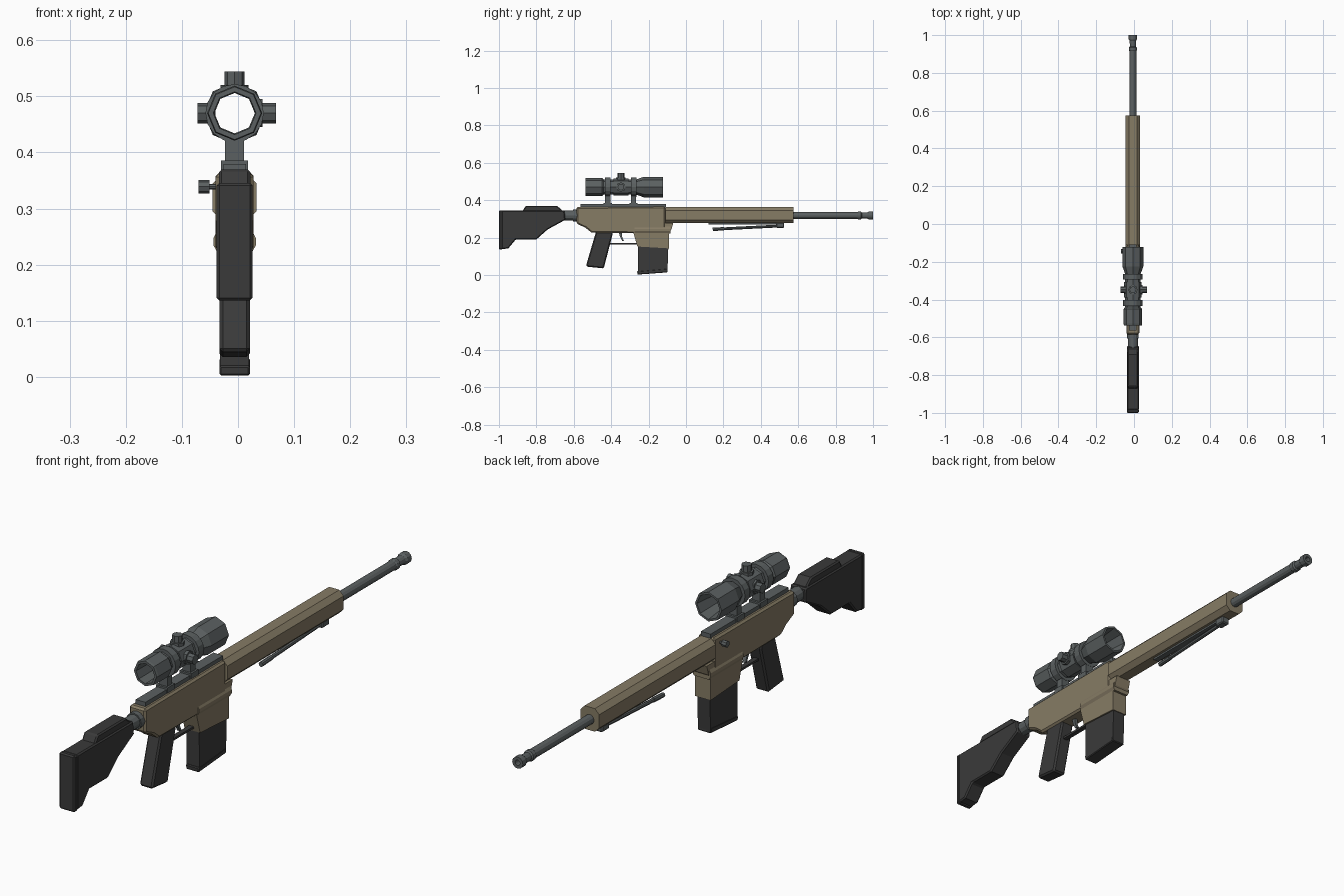
import bpy, bmesh, math

if "Cube" in bpy.data.objects:
    bpy.data.objects.remove(bpy.data.objects["Cube"])

CX = -0.006    # centre plane of the body
BORE = 0.318   # height of the barrel axis
SIGHT = 0.47   # height of the scope axis


def material(name, rgb):
    m = bpy.data.materials.new(name)
    m.use_nodes = True
    m.diffuse_color = (*rgb, 1)
    m.node_tree.nodes["Principled BSDF"].inputs["Base Color"].default_value = (*rgb, 1)
    return m


TAN = material("tan", (0.24, 0.2, 0.13))
GREY = material("steel grey", (0.105, 0.118, 0.12))
DARK = material("dark grey", (0.042, 0.042, 0.042))


def finish(name, bm, mat, loc, bevel=0):
    bmesh.ops.recalc_face_normals(bm, faces=bm.faces)
    mesh = bpy.data.meshes.new(name)
    bm.to_mesh(mesh)
    bm.free()
    mesh.materials.append(mat)
    ob = bpy.data.objects.new(name, mesh)
    ob.location = loc
    bpy.context.collection.objects.link(ob)
    if bevel:
        mod = ob.modifiers.new("chamfer", "BEVEL")
        mod.width = bevel
        mod.segments = 1
        mod.limit_method = "ANGLE"
        mod.angle_limit = math.radians(50)
    return ob


def prism(name, outline, half, mat, bevel=0):
    """Side outline of (y, z) points, extruded evenly across x."""
    bm = bmesh.new()
    a, b = [[bm.verts.new((s * half, y, z)) for y, z in outline] for s in (-1, 1)]
    bm.faces.new(a)
    bm.faces.new(b)
    for i in range(len(a)):
        j = (i + 1) % len(a)
        bm.faces.new((a[i], a[j], b[j], b[i]))
    return finish(name, bm, mat, (CX, 0, 0), bevel)


def box(name, y0, y1, z0, z1, half, mat, bevel=0):
    return prism(name, [(y0, z0), (y1, z0), (y1, z1), (y0, z1)], half, mat, bevel)


def bar(name, section, y0, y1, mat):
    """Cross-section of (x, z) points, extruded along y."""
    bm = bmesh.new()
    a, b = [[bm.verts.new((x, y, z)) for x, z in section] for y in (y0, y1)]
    bm.faces.new(a)
    bm.faces.new(b)
    for i in range(len(a)):
        j = (i + 1) % len(a)
        bm.faces.new((a[i], a[j], b[j], b[i]))
    return finish(name, bm, mat, (CX, 0, 0))


def lathe(name, profile, loc, mat, axis="Y", sides=8, hollow=False):
    """Profile of (distance along axis, radius) points, turned round the axis."""
    bm = bmesh.new()
    rings = []
    for t, r in profile:
        ring = []
        for k in range(sides):
            a = 2 * math.pi * k / sides
            u, v = r * math.cos(a), r * math.sin(a)
            ring.append(bm.verts.new({"X": (t, u, v), "Y": (u, t, v), "Z": (u, v, t)}[axis]))
        rings.append(ring)
    pairs = list(zip(rings, rings[1:]))
    if hollow:
        pairs.append((rings[-1], rings[0]))
    else:
        bm.faces.new(rings[0])
        bm.faces.new(rings[-1])
    for p, q in pairs:
        for i in range(sides):
            j = (i + 1) % sides
            bm.faces.new((p[i], p[j], q[j], q[i]))
    return finish(name, bm, mat, loc)


# Shoulder stock with raised cheek piece and butt pad
prism("stock", [(-0.985, 0.345), (-0.65, 0.345), (-0.645, 0.295), (-0.74, 0.243),
                (-0.80, 0.19), (-0.91, 0.19), (-0.95, 0.142), (-0.985, 0.138)],
      0.032, DARK, 0.005)
prism("cheek_piece", [(-0.875, 0.34), (-0.857, 0.37), (-0.69, 0.37), (-0.655, 0.34)],
      0.028, DARK, 0.005)
box("butt_pad", -1.0, -0.98, 0.136, 0.346, 0.032, DARK, 0.005)
lathe("buffer_tube", [(-0.66, 0.026), (-0.605, 0.026), (-0.605, 0.031), (-0.575, 0.031)],
      (CX, 0, BORE), GREY, sides=12)

# Receiver and magazine well
prism("receiver", [(-0.585, 0.363), (-0.11, 0.365), (-0.11, 0.222), (-0.505, 0.226),
                   (-0.537, 0.252), (-0.585, 0.275)], 0.034, TAN, 0.007)
prism("magazine_well", [(-0.28, 0.28), (-0.068, 0.278), (-0.078, 0.243), (-0.091, 0.227),
                        (-0.091, 0.142), (-0.26, 0.152), (-0.28, 0.222)], 0.032, TAN)
bar("magazine_well_ridge", [(-0.031, 0.222), (-0.038, 0.235), (-0.038, 0.247), (-0.031, 0.26),
                            (0.031, 0.26), (0.038, 0.247), (0.038, 0.235), (0.031, 0.222)],
    -0.275, -0.082, TAN)
box("top_rail", -0.565, -0.108, 0.36, 0.379, 0.02, GREY)

# Bolt handle on the right-hand side
lathe("bolt_stem", [(-0.05, 0.005), (-0.02, 0.005)], (CX, -0.145, 0.339), GREY, "X")
lathe("bolt_knob", [(-0.064, 0.012), (-0.045, 0.012)], (CX, -0.145, 0.339), GREY, "X")

# Eight-sided handguard
W, H, C = 0.039, 0.043, 0.018
bar("handguard", [(-W, -H + C + 0.32), (-W + C, 0.32 - H), (W - C, 0.32 - H),
                  (W, -H + C + 0.32), (W, H - C + 0.32), (W - C, H + 0.32),
                  (C - W, H + 0.32), (-W, H - C + 0.32)], -0.11, 0.575, TAN)

# Barrel with hollow muzzle device
lathe("barrel", [(0.55, 0.018), (0.93, 0.018)], (CX, 0, BORE), GREY, sides=12)
lathe("muzzle", [(0.915, 0.018), (0.92, 0.021), (0.935, 0.021), (0.94, 0.016), (0.97, 0.017),
                 (0.978, 0.022), (1.0, 0.022), (1.0, 0.010), (0.96, 0.010), (0.96, 0.004)],
      (CX, 0, BORE), GREY, sides=12)

# Folded support leg under the handguard
box("underside_rail", 0.12, 0.48, 0.270, 0.280, 0.011, GREY)
box("leg_mount", 0.482, 0.525, 0.252, 0.28, 0.016, GREY, 0.004)
leg = lathe("folded_leg", [(0, 0.009), (0.06, 0.009), (0.06, 0.0075), (0.36, 0.0075)],
            (CX, 0.143, 0.244), GREY)
leg.rotation_euler.x = 0.05

# Grip, trigger and guard
prism("grip", [(-0.48, 0.235), (-0.393, 0.235), (-0.393, 0.215), (-0.44, 0.035),
               (-0.535, 0.045), (-0.53, 0.065)], 0.027, DARK, 0.006)
box("trigger_guard", -0.42, -0.26, 0.164, 0.172, 0.009, DARK)
prism("trigger", [(-0.36, 0.23), (-0.342, 0.23), (-0.342, 0.205), (-0.332, 0.182),
                  (-0.341, 0.182), (-0.353, 0.205)], 0.006, GREY)

# Magazine with floor plate
prism("magazine", [(-0.257, 0.165), (-0.094, 0.16), (-0.099, 0.022), (-0.256, 0.012)],
      0.026, DARK)
prism("magazine_floor_plate", [(-0.261, 0.02), (-0.1, 0.034), (-0.098, 0.014), (-0.26, 0.002)],
      0.027, DARK, 0.003)

# Hollow scope tube: outer surface forward, bore back
lathe("scope_tube", [(-0.537, 0.047), (-0.528, 0.049), (-0.45, 0.049), (-0.44, 0.041),
                     (-0.265, 0.041), (-0.225, 0.055), (-0.123, 0.055), (-0.123, 0.047),
                     (-0.22, 0.036), (-0.44, 0.036), (-0.537, 0.038)],
      (CX, 0, SIGHT), GREY, hollow=True)
lathe("scope_turret_collar", [(-0.388, 0.046), (-0.308, 0.046), (-0.308, 0.037), (-0.388, 0.037)],
      (CX, 0, SIGHT), GREY, hollow=True)

# Mount rings with stems and feet
for label, y in (("rear", -0.418), ("front", -0.28)):
    lathe(label + "_scope_ring", [(-0.015, 0.052), (0.015, 0.052), (0.015, 0.037), (-0.015, 0.037)],
          (CX, y, SIGHT), GREY, sides=16, hollow=True)
    box(label + "_ring_stem", y - 0.014, y + 0.014, 0.375, 0.428, 0.017, GREY)
    box(label + "_ring_foot", y - 0.022, y + 0.022, 0.366, 0.386, 0.024, GREY)

# Adjustment knobs on top and both sides
KNOB = [(0.038, 0.025), (0.05, 0.025), (0.05, 0.018), (0.074, 0.018)]
lathe("top_knob", KNOB, (CX, -0.348, SIGHT), GREY, "Z")
lathe("left_knob", KNOB, (CX, -0.348, SIGHT), GREY, "X")
lathe("right_knob", [(-t * 0.9, r) for t, r in KNOB], (CX, -0.348, SIGHT), GREY, "X")
